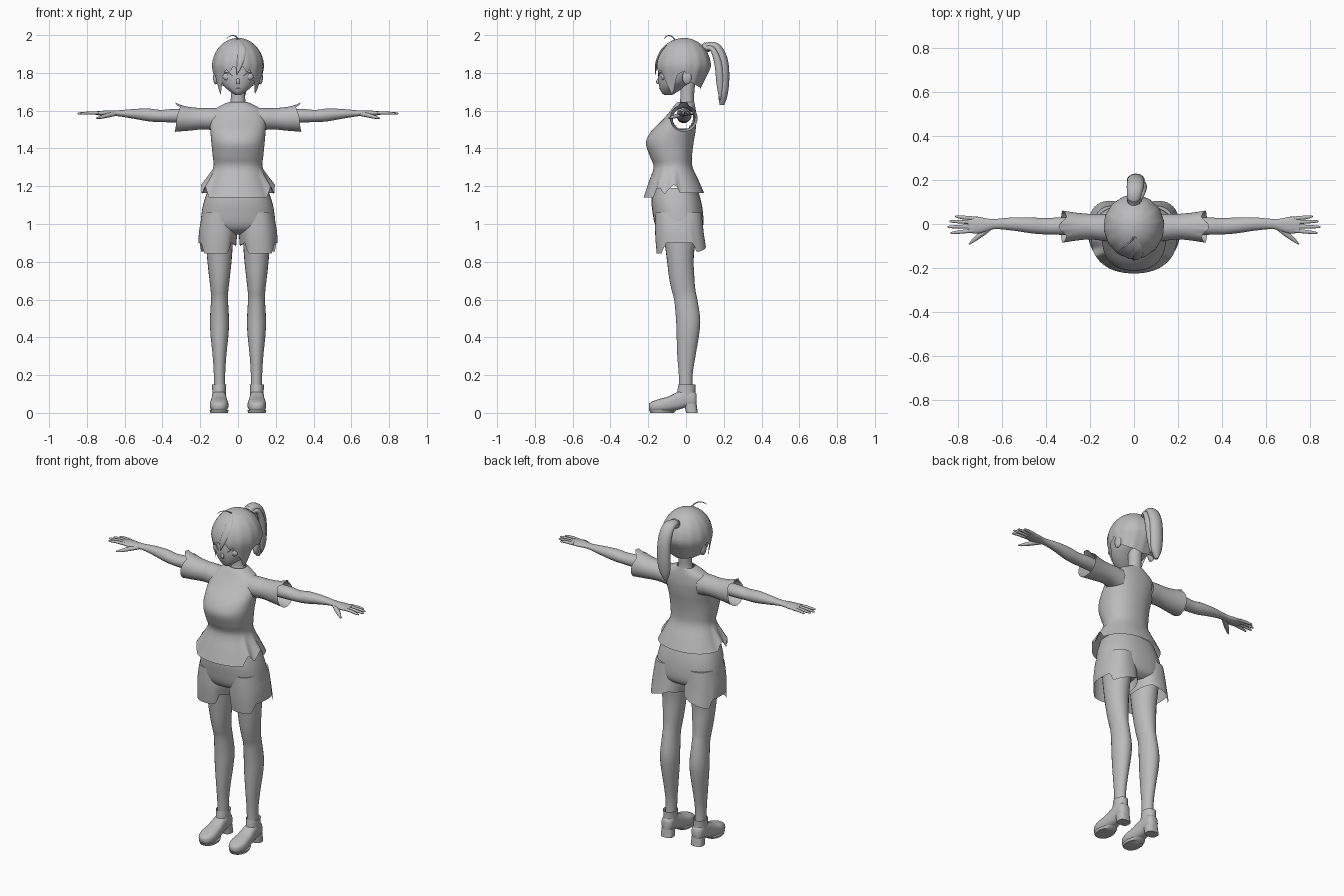
import bpy, bmesh, math
from mathutils import Vector

cube = bpy.data.objects.get("Cube")
if cube:
    bpy.data.objects.remove(cube, do_unlink=True)

grey = bpy.data.materials.new("plain_grey")
grey.use_nodes = True
grey.diffuse_color = (0.5, 0.5, 0.5, 1)
grey.node_tree.nodes["Principled BSDF"].inputs["Base Color"].default_value = (0.5, 0.5, 0.5, 1)
parts = []


def lerp_table(x, table):
    """Piecewise linear lookup."""
    for (x0, y0), (x1, y1) in zip(table, table[1:]):
        if x <= x1:
            return y0 + (y1 - y0) * (x - x0) / (x1 - x0)
    return table[-1][1]


def resample(rows, k):
    """Smooth curve through every row."""
    out = []
    for i in range(len(rows) - 1):
        quad = (rows[max(i - 1, 0)], rows[i], rows[i + 1], rows[min(i + 2, len(rows) - 1)])
        for j in range(k):
            t = j / k
            out.append(tuple(
                b + t * (c - a) / 2 + t * t * (a - 2.5 * b + 2 * c - d / 2)
                + t ** 3 * (1.5 * (b - c) + (d - a) / 2) for a, b, c, d in zip(*quad)))
    return out + [tuple(rows[-1])]


def skin(name, rings, caps=(True, True), mirror=False, cut=None):
    """Bridge equal rings of points into one surface."""
    bm = bmesh.new()
    rings = [[bm.verts.new(p) for p in ring] for ring in rings]
    n = len(rings[0])
    for a, b in zip(rings, rings[1:]):
        for i in range(n):
            bm.faces.new((a[i], a[(i + 1) % n], b[(i + 1) % n], b[i]))
    for ring, cap in zip((rings[0], rings[-1]), caps):
        if cap:
            bm.faces.new(ring)
    if cut:
        doomed = [f for f in bm.faces if cut(f.calc_center_median())]
        bmesh.ops.delete(bm, geom=doomed, context='FACES')
    bmesh.ops.recalc_face_normals(bm, faces=bm.faces)
    return finish(name, bm, mirror)


def finish(name, bm, mirror):
    mesh = bpy.data.meshes.new(name)
    bm.to_mesh(mesh)
    bm.free()
    mesh.materials.append(grey)
    ob = bpy.data.objects.new(name, mesh)
    bpy.context.collection.objects.link(ob)
    if mirror:
        mod = ob.modifiers.new("mirror", 'MIRROR')
        mod.use_mirror_merge = False
    parts.append(ob)
    return ob


def loft(name, axis, rows, n=32, k=4, power=1.0, warp=None, **kw):
    """Rows are (position, centre, radius, centre, radius) along an axis."""
    order = {'x': (0, 1, 2), 'y': (1, 0, 2), 'z': (2, 0, 1)}[axis]
    rings = []
    for pos, c1, r1, c2, r2 in resample(rows, k):
        ring = []
        for i in range(n):
            a = math.tau * i / n
            c, s = math.cos(a), math.sin(a)
            p = Vector()
            p[order[0]] = pos
            p[order[1]] = c1 + r1 * math.copysign(abs(c) ** power, c)
            p[order[2]] = c2 + r2 * math.copysign(abs(s) ** power, s)
            if warp:
                warp(p, math.degrees(a))
            ring.append(p)
        rings.append(ring)
    return skin(name, rings, **kw)


def upright(rows, x=0):
    """(z, half width, front y, back y) to loft rows."""
    return [(z, x, w, (f + b) / 2, (b - f) / 2) for z, w, f, b in rows]


def sweep(name, path, side, n=12, k=5, **kw):
    """Tube along a path of (x, y, z, radius along side, other radius)."""
    pts = resample(path, k)
    side = Vector(side)
    rings = []
    for i, (x, y, z, ru, rv) in enumerate(pts):
        t = Vector(pts[min(i + 1, len(pts) - 1)][:3]) - Vector(pts[max(i - 1, 0)][:3])
        v = t.cross(side).normalized()
        rings.append([Vector((x, y, z)) + side * ru * math.cos(math.tau * j / n)
                      + v * rv * math.sin(math.tau * j / n) for j in range(n)])
    return skin(name, rings, **kw)


def ball(name, centre, size, mirror=False):
    bm = bmesh.new()
    bmesh.ops.create_uvsphere(bm, u_segments=16, v_segments=10, radius=1)
    for v in bm.verts:
        v.co = Vector(c + s * q for c, s, q in zip(centre, size, v.co))
    return finish(name, bm, mirror)


# Head, neck and face
loft("head", 'z', upright([
    (1.682, .012, -.115, -.075), (1.70, .04, -.132, -.045), (1.73, .075, -.142, 0),
    (1.77, .1, -.148, .06), (1.82, .115, -.145, .1), (1.88, .11, -.135, .1), (1.94, .07, -.09, .07)]))
loft("neck", 'z', upright([
    (1.58, .07, -.05, .05), (1.63, .045, -.035, .045), (1.67, .038, -.03, .042), (1.76, .04, -.03, .05)]))
sweep("nose", [(0, -.14, 1.775, .006, .004), (0, -.15, 1.755, .009, .008),
               (0, -.147, 1.743, .008, .005)], (1, 0, 0))
ball("mouth", (0, -.138, 1.717), (.014, .004, .003))
ball("eyes", (.055, -.121, 1.78), (.027, .012, .02), True)
sweep("eyelids", [(.03, -.143, 1.785, .002, .003), (.055, -.135, 1.803, .003, .004),
                  (.085, -.108, 1.79, .002, .003)], (0, 0, 1), mirror=True)
ball("ears", (.118, .005, 1.775), (.014, .025, .036), True)

# Hair cap with pointed fringe and long side locks
fringe = [(0, 1.80), (9, 1.84), (20, 1.80), (28, 1.82), (38, 1.78), (46, 1.74), (56, 1.685), (64, 1.71),
          (74, 1.79), (90, 1.81), (108, 1.75), (140, 1.73), (180, 1.715)]


def hair_point(a, t):
    c, s = math.cos(a), math.sin(a)
    low = lerp_table(math.degrees(math.atan2(abs(c), -s)), fringe)
    z = 1.985 - (1.985 - low) * t * t
    if z > 1.83:
        k = math.sqrt(max(0, 1 - ((z - 1.83) / .155) ** 2))
        w, f, b = .137 * k, .15 * k, .14 * k
    else:
        d = (1.83 - z) / .15
        w, f, b = .137 - .03 * d, .15 - .03 * d, .14 - .075 * d
    ridge = 1 + .012 * t * math.sin(a * 14)
    return Vector((w * c * ridge, -.008 + (f if s < 0 else b) * s * ridge, z))


skin("hair", [[hair_point(math.tau * i / 96, max(j, .2) / 20) for i in range(96)]
              for j in range(21)], caps=(True, False))
sweep("hair_parting_lock", [(0, -.06, 1.975, .01, .004), (.02, -.12, 1.93, .022, .006),
                            (.012, -.155, 1.86, .018, .006), (-.005, -.163, 1.79, .002, .002)], (1, 0, 0))
sweep("stray_hair", [(0, -.06, 1.98, .003, .004), (-.015, -.08, 1.995, .004, .003),
                     (-.04, -.1, 1.996, .004, .002), (-.06, -.115, 1.982, .001, .001)], (0, 1, 0))

# Ponytail of two strands with its tie
sweep("ponytail", [(0, .085, 1.925, .02, .018), (0, .12, 1.945, .03, .018), (.005, .165, 1.93, .038, .024),
                   (.008, .193, 1.86, .04, .03), (.008, .2, 1.76, .04, .029), (.005, .195, 1.68, .032, .024),
                   (0, .19, 1.63, .008, .012)], (1, 0, 0), n=20)
sweep("ponytail_strand", [(.02, .1, 1.93, .012, .012), (.035, .14, 1.925, .016, .014),
                          (.043, .17, 1.85, .016, .02), (.038, .18, 1.74, .013, .018),
                          (.03, .18, 1.66, .003, .004)], (1, 0, 0))
sweep("hair_tie", [(0, .1, 1.93, .03, .026), (0, .115, 1.94, .032, .028)], (1, 0, 0), k=2)

# Shirt with a torn hem and open armholes
shirt_hem = [(0, -.01), (50, -.01), (62, .055), (74, .005), (92, .065), (100, .015), (180, .015)]


def tear_shirt(p, a):
    if p.z < 1.3:
        r = math.radians(a)
        front = math.degrees(math.atan2(abs(math.cos(r)), -math.sin(r)))
        p.z += lerp_table(front, shirt_hem) * (1.3 - p.z) / .15


loft("shirt", 'z', upright([
    (1.15, .195, -.225, .095), (1.22, .162, -.2, .068), (1.30, .13, -.172, .035), (1.36, .134, -.192, .032),
    (1.43, .141, -.212, .04), (1.49, .146, -.185, .05), (1.55, .148, -.125, .055), (1.60, .13, -.082, .052),
    (1.63, .085, -.06, .047), (1.645, .05, -.045, .044)]), n=72, power=.9, warp=tear_shirt, caps=(False, False),
    cut=lambda c: abs(c.x) > .08 and math.hypot(c.y + .018, c.z - 1.556) < .055)

sleeve_hem = [(0, 0), (55, -.02), (80, .015), (100, .015), (125, -.02), (180, 0), (270, .012), (360, 0)]


def tear_sleeve(p, a):
    t = max(0, (p.x - .25) / .08)
    p.x += lerp_table(a, sleeve_hem) * t
    if 70 < a < 110:
        p.z += .015 * t * t


loft("sleeves", 'x', [(.1, -.017, .062, 1.552, .062), (.15, -.015, .06, 1.557, .058), (.2, -.012, .058, 1.557, .057),
                      (.26, -.012, .063, 1.557, .063), (.325, -.012, .073, 1.56, .072)],
     n=48, warp=tear_sleeve, caps=(False, False), mirror=True)

# Shorts: hip section and two loose legs with a torn hem
loft("shorts_hips", 'z', upright([(.945, .1, -.09, .05), (.965, .17, -.14, .08), (1.0, .196, -.165, .092),
                                  (1.06, .192, -.177, .09), (1.12, .18, -.183, .08), (1.19, .155, -.178, .06)]),
     n=48, power=.85)
shorts_hem = [(0, 0), (25, 0), (35, -.05), (75, -.03), (120, 0), (180, -.02), (225, 0),
              (240, -.055), (310, -.055), (325, 0), (360, 0)]


def tear_shorts(p, a):
    p.z += lerp_table(a, shorts_hem) * max(0, (1.03 - p.z) / .13)


loft("shorts_legs", 'z', [(.9, .11, .1, -.025, .13), (.97, .105, .1, -.035, .128), (1.06, .1, .088, -.04, .122)],
     n=64, power=.85, warp=tear_shorts, caps=(False, True), mirror=True)

# Legs
loft("legs", 'z', upright([
    (1.02, .075, -.13, .07), (.84, .067, -.105, .042), (.72, .055, -.09, .044), (.65, .047, -.076, .05),
    (.6, .045, -.063, .06), (.5, .05, -.053, .075), (.42, .048, -.05, .07), (.3, .036, -.046, .05),
    (.2, .03, -.038, .035), (.08, .03, -.035, .035)], .098), n=24, mirror=True)

# Shoes: body, ankle collar and heel
loft("shoes", 'y', [(-.197, .1, .015, .033, .013), (-.18, .1, .036, .034, .026), (-.14, .1, .049, .039, .035),
                    (-.09, .1, .046, .048, .04), (-.04, .1, .04, .065, .048), (0, .1, .037, .077, .048),
                    (.04, .1, .034, .074, .042), (.056, .1, .02, .07, .03)], n=24, power=.75, mirror=True)
loft("shoe_collars", 'z', upright([(.08, .037, -.05, .055), (.115, .036, -.046, .05), (.15, .038, -.04, .05)], .1),
     n=24, caps=(True, False), mirror=True)
loft("shoe_heels", 'z', upright([(0, .037, 0, .062), (.05, .035, -.01, .056)], .1),
     n=24, k=1, power=.7, mirror=True)
loft("shoe_soles", 'z', upright([(0, .046, -.188, -.065), (.014, .05, -.195, -.05)], .1),
     n=24, k=1, power=.9, mirror=True)

# Arms flowing into palms
loft("arms", 'x', [(.18, -.012, .036, 1.57, .036), (.33, -.01, .039, 1.573, .036), (.41, -.01, .037, 1.572, .032),
                   (.47, -.006, .036, 1.577, .034), (.55, 0, .03, 1.583, .026), (.63, 0, .023, 1.586, .016),
                   (.67, -.004, .029, 1.586, .015), (.71, -.005, .038, 1.586, .014),
                   (.755, -.004, .036, 1.587, .009)], n=24, mirror=True)

# Fingers and thumbs
for finger, y, tip, spread in (("little", .026, .815, .008), ("ring", .008, .84, .004),
                               ("middle", -.011, .849, -.002), ("index", -.03, .835, -.01)):
    sweep(finger + "_fingers", [(.73, y, 1.587, .009, .009), (.78, y + spread / 2, 1.588, .008, .009),
                                (tip - .01, y + spread, 1.585, .006, .006), (tip, y + spread, 1.584, .002, .002)],
          (0, 0, 1), n=10, k=3, mirror=True)
sweep("thumbs", [(.65, -.01, 1.583, .012, .014), (.69, -.042, 1.575, .012, .014), (.725, -.07, 1.566, .009, .01),
                 (.75, -.092, 1.56, .003, .003)], (0, 0, 1), n=10, k=3, mirror=True)

# Smooth shading with sharp edges kept
bpy.ops.object.select_all(action='DESELECT')
for ob in parts:
    ob.select_set(True)
bpy.context.view_layer.objects.active = parts[0]
bpy.ops.object.shade_smooth_by_angle(angle=math.radians(50))
